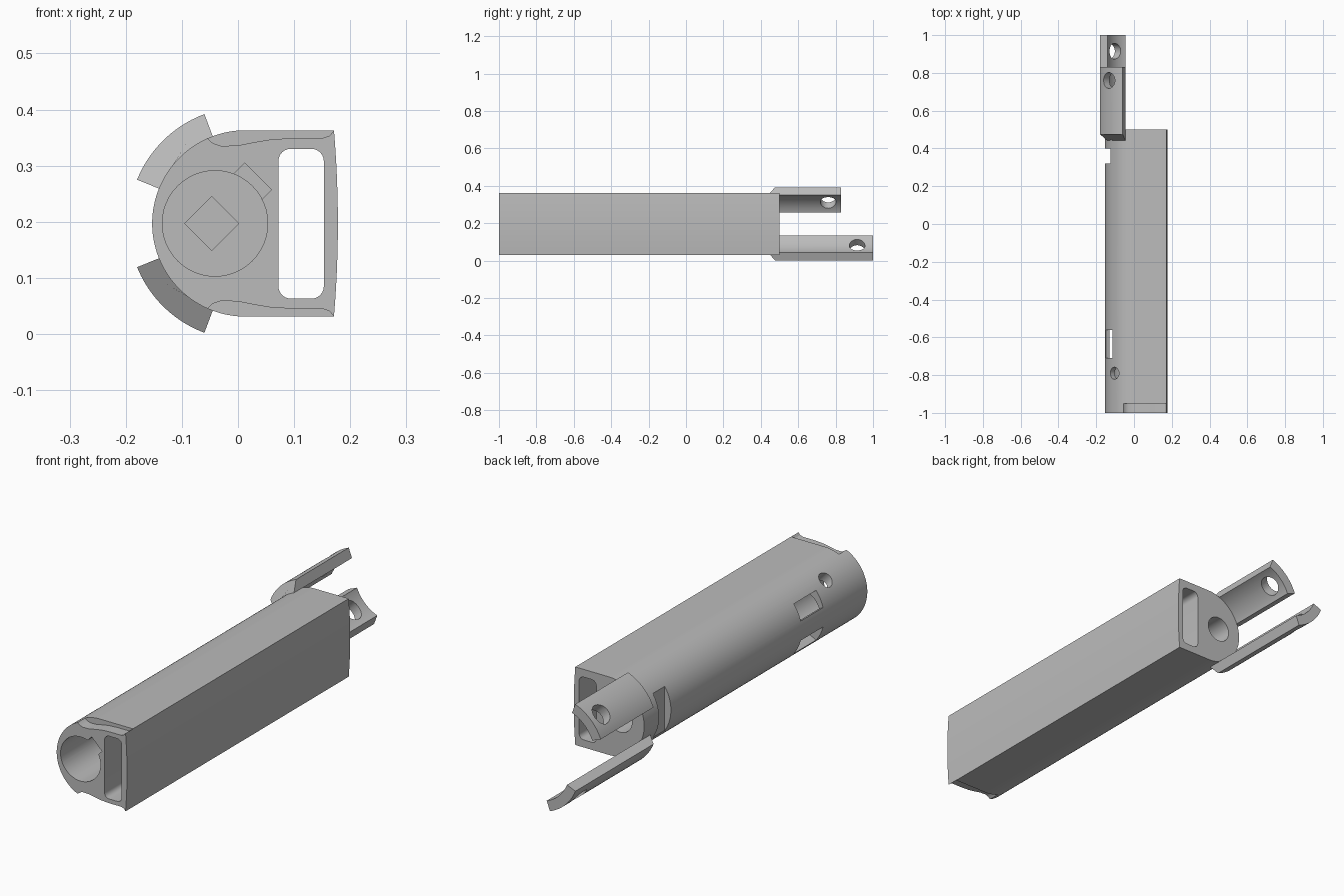
import bpy, bmesh, math
from mathutils import Matrix, Vector

cube = bpy.data.objects.get("Cube")
if cube:
    bpy.data.objects.remove(cube)

CX, CZ, R = 0.013, 0.197, 0.166      # round side of the body
BORE_X = -0.041

metal = bpy.data.materials.new("plain_grey")
metal.use_nodes = True
metal.diffuse_color = (0.5, 0.5, 0.5, 1)
metal.node_tree.nodes["Principled BSDF"].inputs["Base Color"].default_value = (0.5, 0.5, 0.5, 1)


def arc(cx, cz, r, start, end, n):
    angles = [math.radians(start + (end - start) * i / n) for i in range(n + 1)]
    return [(cx + r * math.cos(a), cz + r * math.sin(a)) for a in angles]


def prism(name, outline, y0, y1):
    """Extrude an (x, z) outline from y0 to y1."""
    bm = bmesh.new()
    face = bm.faces.new([bm.verts.new((x, y0, z)) for x, z in outline])
    out = bmesh.ops.extrude_face_region(bm, geom=[face])
    verts = [g for g in out["geom"] if isinstance(g, bmesh.types.BMVert)]
    bmesh.ops.translate(bm, verts=verts, vec=(0, y1 - y0, 0))
    bmesh.ops.recalc_face_normals(bm, faces=bm.faces)
    mesh = bpy.data.meshes.new(name)
    bm.to_mesh(mesh)
    bm.free()
    mesh.materials.append(metal)
    ob = bpy.data.objects.new(name, mesh)
    bpy.context.collection.objects.link(ob)
    return ob


def circle(cx, cz, r, n=48):
    return arc(cx, cz, r, 0, 360, n)[:-1]


def rect(x0, x1, z0, z1):
    return [(x0, z0), (x1, z0), (x1, z1), (x0, z1)]


def turned(outline, cx, cz, degrees):
    """Rotate an outline about its origin and place it at (cx, cz)."""
    m = Matrix.Rotation(math.radians(degrees), 2)
    return [tuple(m @ Vector(p) + Vector((cx, cz))) for p in outline]


def activate(ob):
    bpy.ops.object.select_all(action="DESELECT")
    ob.select_set(True)
    bpy.context.view_layer.objects.active = ob


def cut(ob, cutter):
    cutter.hide_render = True
    mod = ob.modifiers.new("cut", "BOOLEAN")
    mod.operation, mod.solver, mod.object = "DIFFERENCE", "EXACT", cutter
    activate(ob)
    bpy.ops.object.modifier_apply(modifier=mod.name)
    bpy.data.objects.remove(cutter)


def radial_hole(ob, r, y, degrees, reach):
    """Drill a round hole at height y, pointing outward from the body centre."""
    a = math.radians(degrees)
    drill = prism("drill", circle(0, 0, r, 32), 0, reach)
    out = Vector((math.cos(a), 0, math.sin(a)))
    turn = Vector((0, 1, 0)).rotation_difference(out).to_matrix().to_4x4()
    drill.data.transform(Matrix.Translation(Vector((CX, y, CZ)) + out * 0.07) @ turn)
    cut(ob, drill)


def finish(ob):
    activate(ob)
    bpy.ops.object.shade_smooth_by_angle(angle=math.radians(30))


# Body: half round on one side, gently bowed on the other
bow = [(0.171 + 0.007 * (1 - t * t), CZ + R * t) for t in [i / 6 - 1 for i in range(13)]]
body = prism("body", bow + arc(CX, CZ, R, 90, 270, 64), -1, 0.5)

# Long rounded slot through the whole body
x0, x1, z0, z1, r = 0.072, 0.153, 0.063, 0.33, 0.022
slot = (arc(x1 - r, z1 - r, r, 0, 90, 6) + arc(x0 + r, z1 - r, r, 90, 180, 6)
        + arc(x0 + r, z0 + r, r, 180, 270, 6) + arc(x1 - r, z0 + r, r, 270, 360, 6))
cut(body, prism("slot", slot, -1.1, 0.6))

# Front bore with slanted key notch and square socket, and narrower rear bore
cut(body, prism("bore", circle(BORE_X, CZ, 0.094), -1.1, -0.55))
cut(body, prism("notch", turned(rect(0, 0.117, -0.034, 0.034), -0.047, CZ + 0.001, 45), -1.1, -0.56))
cut(body, prism("socket", turned(rect(-0.034, 0.034, -0.034, 0.034), -0.047, CZ, 45), -0.6, -0.5))
cut(body, prism("rear_bore", circle(BORE_X, CZ, 0.055), 0.2, 0.6))

# Windows in the round wall, a pin hole and the rear catch notch
for angle in (153, 207):
    cut(body, prism("window", turned(rect(0.09, 0.25, -0.036, 0.036), CX, CZ, angle), -0.71, -0.56))
radial_hole(body, 0.032, -0.79, 135, 0.2)
cut(body, prism("catch", rect(-0.3, -0.124, 0, 0.4), 0.32, 0.40))

# Shallow scallops at the front edge, above and below
scallop = [(-0.058, 0.352), (-0.045, 0.340), (-0.03, 0.335), (0, 0.336), (0.03, 0.342), (0.06, 0.347),
           (0.1, 0.349), (0.15, 0.349), (0.163, 0.353), (0.172, 0.364), (0.172, 0.42), (-0.058, 0.42)]
cut(body, prism("scallop", scallop, -1.1, -0.95))
cut(body, prism("scallop", [(x, 2 * CZ - z) for x, z in scallop], -1.1, -0.95))
finish(body)

# Curved rear prongs with a ramped root and a pin hole
for name, sign, end, hole in (("upper_prong", 1, 0.83, 0.76), ("lower_prong", -1, 1.0, 0.915)):
    outline = (arc(CX, CZ, 0.208, sign * 110.5, sign * 158, 20)
               + arc(CX, CZ, 0.165, sign * 158, sign * 110.5, 20))
    prong = prism(name, outline, 0.44, end)
    for v in prong.data.vertices:
        if v.co.y < 0.5 and math.hypot(v.co.x - CX, v.co.z - CZ) > 0.19:
            v.co.y += 0.035
    radial_hole(prong, 0.042, hole, sign * 135, 0.2)
    finish(prong)
